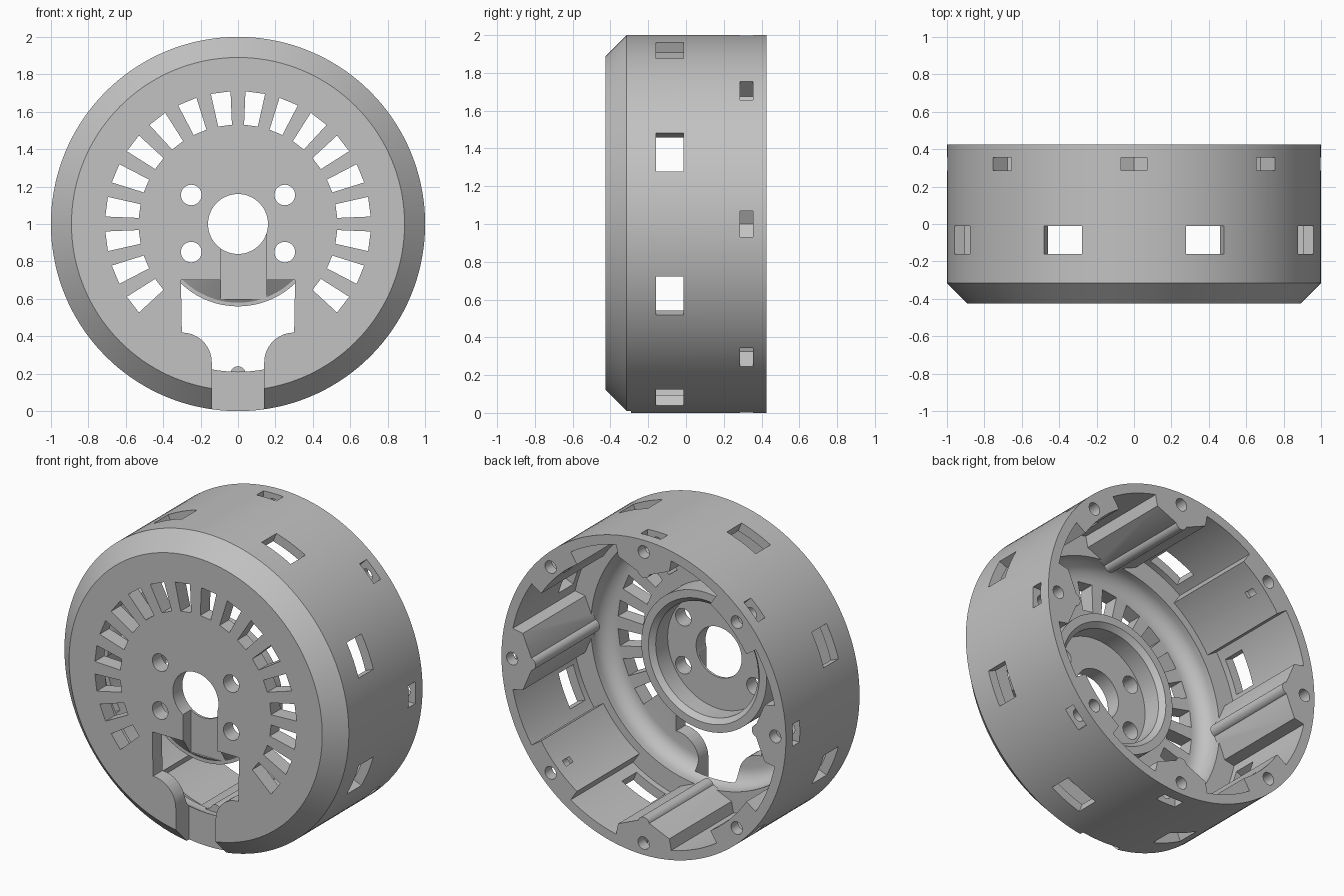
import bpy, bmesh
from math import sin, cos, radians
from mathutils import Matrix, Vector

cube = bpy.data.objects.get("Cube")
if cube:
    bpy.data.objects.remove(cube, do_unlink=True)

# Depths along y: rear rim, front face, inside of plate, ledge, recess levels
BACK, FRONT, PLATE, LEDGE, CUT = 0.425, -0.425, -0.33, -0.2, -0.29
GROOVE = -0.345

grey = bpy.data.materials.new("plain grey")
grey.use_nodes = True
grey.diffuse_color = (0.54, 0.54, 0.54, 1)
for node in grey.node_tree.nodes:
    if node.type == "BSDF_PRINCIPLED":
        node.inputs["Base Color"].default_value = (0.54, 0.54, 0.54, 1)


def finish(name, bm):
    bmesh.ops.remove_doubles(bm, verts=bm.verts, dist=1e-5)
    bmesh.ops.recalc_face_normals(bm, faces=bm.faces)
    mesh = bpy.data.meshes.new(name)
    bm.to_mesh(mesh)
    bm.free()
    mesh.materials.append(grey)
    obj = bpy.data.objects.new(name, mesh)
    bpy.context.collection.objects.link(obj)
    return obj


def lathe(name, profile, steps=144):
    """Revolve a closed (radius, y) profile about the wheel axis."""
    bm = bmesh.new()
    verts = [bm.verts.new((r, y, 0)) for r, y in profile]
    edges = [bm.edges.new((a, b)) for a, b in zip(verts, verts[1:] + verts[:1])]
    bmesh.ops.spin(bm, geom=verts + edges, cent=(0, 0, 0), axis=(0, 1, 0),
                   angle=radians(360), steps=steps)
    return finish(name, bm)


def prism(name, outline, y0, y1, angle=0):
    """Extrude an (across, outward) outline along y, turned to a clock angle."""
    c, s = cos(radians(angle)), sin(radians(angle))
    bm = bmesh.new()
    face = bm.faces.new([bm.verts.new((r * c - t * s, y0, r * s + t * c))
                         for t, r in outline])
    new = bmesh.ops.extrude_face_region(bm, geom=[face])["geom"]
    bmesh.ops.translate(bm, vec=(0, y1 - y0, 0),
                        verts=[g for g in new if isinstance(g, bmesh.types.BMVert)])
    return finish(name, bm)


def mirrored(half):
    return half + [(-t, r) for t, r in reversed(half) if t]


def rod(name, x, z, radius, y0, y1, sides=32):
    bm = bmesh.new()
    turn = Matrix.Rotation(radians(-90), 4, "X")
    bmesh.ops.create_cone(bm, cap_ends=True, segments=sides, radius1=radius,
                          radius2=radius, depth=y1 - y0,
                          matrix=Matrix.Translation((x, (y0 + y1) / 2, z)) @ turn)
    return finish(name, bm)


def combine(target, tool, operation):
    mod = target.modifiers.new("join", "BOOLEAN")
    mod.operation, mod.solver, mod.object = operation, "EXACT", tool
    bpy.context.view_layer.objects.active = target
    bpy.ops.object.modifier_apply(modifier=mod.name)
    bpy.data.objects.remove(tool, do_unlink=True)


def polar(r, angle):
    return r * cos(radians(angle)), r * sin(radians(angle))


# Drum with chamfered front, inner fillet and raised hub ring
fillet = [(0.71 + 0.1 * cos(radians(a)), PLATE + 0.1 - 0.1 * sin(radians(a)))
          for a in range(0, 91, 10)]
housing = lathe("housing", [
    (0.16, FRONT), (0.89, FRONT), (1, -0.315), (1, BACK), (0.94, BACK),
    (0.94, LEDGE), (0.81, LEDGE), *fillet, (0.44, PLATE), (0.44, -0.18),
    (0.39, -0.18), (0.36, -0.21), (0.36, PLATE), (0.16, PLATE)])

# Thick wall sectors alternating with roof-shaped blocks carrying a rod
arc = [(0.86 * sin(radians(a)), 0.86 * cos(radians(a))) for a in range(-12, 13, 2)]
sector = [(-0.2, 0.95)] + arc + [(0.2, 0.95)]
block = mirrored([(0.2, 0.95), (0.18, 0.85), (0.04, 0.79)])
for a in range(0, 360, 90):
    combine(housing, prism("block", block, LEDGE - 0.02, BACK, a), "UNION")
    combine(housing, rod("block_rod", *polar(0.8, a), 0.04, LEDGE - 0.02, BACK), "UNION")
    combine(housing, prism("sector", sector, LEDGE - 0.02, BACK, a + 45), "UNION")

# Screw holes, pointed nut pockets and side windows
nut = mirrored([(0.07, 1.1), (0.07, 0.885), (0, 0.85)])
window = mirrored([(0.11, 1.1), (0.11, 0.88)])
for a in range(0, 360, 45):
    combine(housing, rod("screw_hole", *polar(0.925, a), 0.04, 0.15, 0.5, 20), "DIFFERENCE")
    combine(housing, prism("nut_pocket", nut, 0.285, 0.355, a), "DIFFERENCE")
    combine(housing, prism("window", window, -0.16, -0.012, a + 22.5), "DIFFERENCE")

# Fan of tapered vents in the front plate
vent = mirrored([(0.037, 0.53), (0.053, 0.708)])
for i in range(18):
    combine(housing, prism("vent", vent, -0.5, LEDGE, -37.5 + 15 * i), "DIFFERENCE")

# Mounting holes around the hub
for x in (-0.25, 0.25):
    for z in (-0.15, 0.155):
        combine(housing, rod("mount_hole", x, z, 0.055, -0.5, -0.25), "DIFFERENCE")

# Keyhole opening below the hub, keeping the hub's tapered front edge
half_open = [(0.305, -0.3)] + [
    (0.3 - 0.16 * cos(radians(a)), -0.74 + 0.16 * sin(radians(a)))
    for a in range(90, -1, -10)] + [(0.14, -1.1)]
opening = prism("opening", mirrored(half_open), -0.5, CUT, 90)
hub_edge = lathe("hub_edge", [(0.05, -0.51), (0.18, -0.51), (0.42, GROOVE),
                              (0.44, GROOVE), (0.44, -0.28), (0.05, -0.28)])
combine(opening, hub_edge, "DIFFERENCE")
combine(housing, opening, "DIFFERENCE")

# Shallow cable groove from the centre hole to the opening
groove = [(-0.153, -0.4), (0.09, -0.4), (0.09, 0), (-0.153, 0)]
combine(housing, prism("groove", groove, -0.5, GROOVE, 90), "DIFFERENCE")

# Stand on the ground with crisp edges kept
housing.data.transform(Matrix.Translation(Vector((0, 0, 1))))
bpy.ops.object.select_all(action="DESELECT")
housing.select_set(True)
bpy.context.view_layer.objects.active = housing
bpy.ops.object.shade_smooth_by_angle(angle=radians(25))
